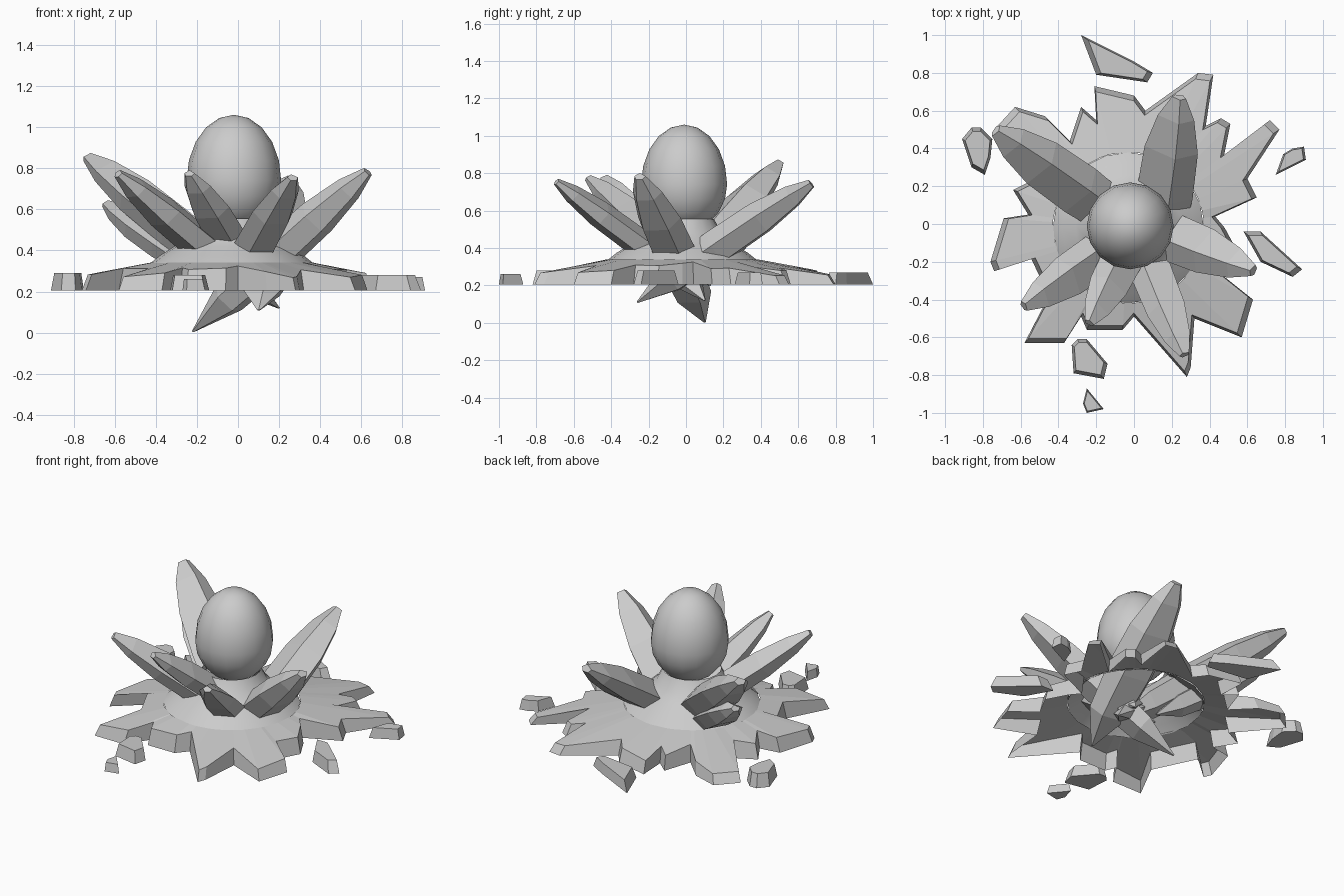
import bpy, bmesh, math
from mathutils import Vector

if "Cube" in bpy.data.objects:
    bpy.data.objects.remove(bpy.data.objects["Cube"])

stone = bpy.data.materials.new("stone grey")
stone.use_nodes = True
stone.diffuse_color = (0.6, 0.6, 0.6, 1)
stone.node_tree.nodes["Principled BSDF"].inputs["Base Color"].default_value = (0.6, 0.6, 0.6, 1)


def finish(name, bm, smooth=False):
    bmesh.ops.recalc_face_normals(bm, faces=bm.faces)
    mesh = bpy.data.meshes.new(name)
    for face in bm.faces:
        face.smooth = smooth
    bm.to_mesh(mesh)
    bm.free()
    mesh.materials.append(stone)
    obj = bpy.data.objects.new(name, mesh)
    bpy.context.collection.objects.link(obj)


def loft(name, rings, smooth=False, closed=True):
    """Join rings of points with side faces; closed adds both end caps."""
    bm = bmesh.new()
    loops = [[bm.verts.new(p) for p in ring] for ring in rings]
    for low, high in zip(loops, loops[1:]):
        for i in range(len(low)):
            j = (i + 1) % len(low)
            bm.faces.new((low[i], low[j], high[j], high[i]))
    if closed:
        bm.faces.new(loops[0])
        bm.faces.new(loops[-1])
    finish(name, bm, smooth)


def points(pairs):
    """Outline corners given in hundredths."""
    return [Vector((x / 100, y / 100, 0)) for x, y in pairs]


def lifted(p, z):
    return Vector((p.x, p.y, z))


# Jagged splash plate, hollow below: each lobe is its tip corners followed by a notch
centre = Vector((-0.03, -0.02, 0))
lobes = [
    [(-21, 73), (0, 68), (6, 60)],
    [(34, 80), (42, 79), (38, 52)],
    [(46, 56), (51, 53), (47, 33)],
    [(72, 55), (77, 50), (60, 24)],
    [(65, 14), (43, 4)],
    [(48, -2), (55, -15), (48, -28)],
    [(63, -40), (57, -60), (32, -50)],
    [(30, -76), (28, -81), (14, -65), (0, -49)],
    [(-6, -56), (-25, -56), (-28, -49)],
    [(-37, -63), (-58, -63), (-45, -38)],
    [(-58, -11)],
    [(-74, -25), (-76, -20), (-69, 3), (-56, 5)],
    [(-64, 18), (-52, 24)],
    [(-74, 50), (-63, 62), (-47, 57), (-34, 44)],
    [(-28, 62), (-20, 55)]]
outline = [p for lobe in lobes for p in points(lobe)]
edge, shoulder = [], []
for p in outline:
    away = p - centre
    edge.append(lifted(centre + away * 0.96, 0.335 - 0.15 * max(0, away.length - 0.4)))
    shoulder.append(lifted(centre + away.normalized() * 0.4, 0.34))
loft("splash_plate", [[lifted(p, 0.205) for p in outline], edge, shoulder], closed=False)

# Hollow mound that cradles the egg
mound = []
for radius, z in ((0.4, 0.335), (0.35, 0.375), (0.28, 0.42), (0.21, 0.48), (0.17, 0.555)):
    mound.append([centre + Vector((radius * math.cos(a * math.tau / 20),
                                   radius * math.sin(a * math.tau / 20), z)) for a in range(20)])
loft("mound", mound, smooth=True, closed=False)

# Egg: a sphere with a longer upper half
bm = bmesh.new()
bmesh.ops.create_uvsphere(bm, u_segments=16, v_segments=10, radius=1)
for v in bm.verts:
    v.co = Vector((-0.02 + v.co.x * 0.23, -0.01 + v.co.y * 0.23,
                   0.74 + v.co.z * (0.32 if v.co.z > 0 else 0.25)))
finish("egg", bm, True)

# Crystals: double-ended faceted shards that run down through the mound
SECTION = ((0.2, 1), (1, 0.15), (0.55, -0.85), (-0.6, -0.8), (-1, 0.1))
STATIONS = ((0, 0.05), (0.2, 0.85), (0.45, 1), (0.7, 0.95), (0.88, 0.65), (0.99, 0.25))


def crystal(name, root, tip, width, depth):
    root, tip = Vector(root), Vector(tip)
    axis = (tip - root).normalized()
    side = axis.cross(Vector((0, 0, 1))).normalized()
    up = side.cross(axis)
    rings = []
    for along, size in STATIONS:
        middle = root.lerp(tip, along)
        rings.append([middle + side * (a * width * size) + up * (b * depth * size) for a, b in SECTION])
    loft(name, rings)


for name, root, tip, width, depth in (
        ("back_right_crystal", (0.08, -0.08, 0.2), (-0.74, 0.5, 0.86), 0.14, 0.1),
        ("back_right_small_crystal", (-0.12, 0.06, 0.26), (-0.65, 0.42, 0.63), 0.11, 0.08),
        ("front_right_crystal", (0.2, 0.1, 0.12), (-0.59, -0.44, 0.78), 0.12, 0.09),
        ("front_crystal", (0.1, 0.13, 0.2), (-0.24, -0.53, 0.78), 0.11, 0.08),
        ("front_left_crystal", (-0.06, 0.12, 0.16), (0.27, -0.7, 0.76), 0.11, 0.08),
        ("left_crystal", (-0.22, 0.1, 0.005), (0.64, -0.25, 0.79), 0.13, 0.1),
        ("back_crystal", (0.1, -0.26, 0.11), (0.24, 0.68, 0.75), 0.15, 0.1)):
    crystal(name, root, tip, width, depth)


# Loose chips around the plate
def chip(name, height, corners):
    foot = points(corners)
    middle = sum(foot, Vector((0, 0, 0))) / len(foot)
    loft(name, [[lifted(p, 0.205) for p in foot],
                [lifted(middle.lerp(p, 0.82), height) for p in foot]])


chip("back_chip", 0.27, [(-28, 100), (-20, 79), (7, 75), (10, 80), (0, 86)])
chip("back_right_chip", 0.29, [(-91, 45), (-86, 51), (-81, 51), (-75, 45), (-76, 35), (-79, 26), (-86, 30)])
chip("back_left_chip", 0.27, [(75, 26), (79, 37), (84, 40), (90, 41), (91, 34)])
chip("left_chip", 0.28, [(58, -4), (67, -4), (89, -24), (84, -28), (67, -20)])
chip("front_right_chip", 0.28, [(-33, -64), (-30, -61), (-25, -61), (-14, -74), (-16, -82), (-32, -79)])
chip("front_small_chip", 0.26, [(-25, -87), (-16, -98), (-25, -100), (-27, -95)])
